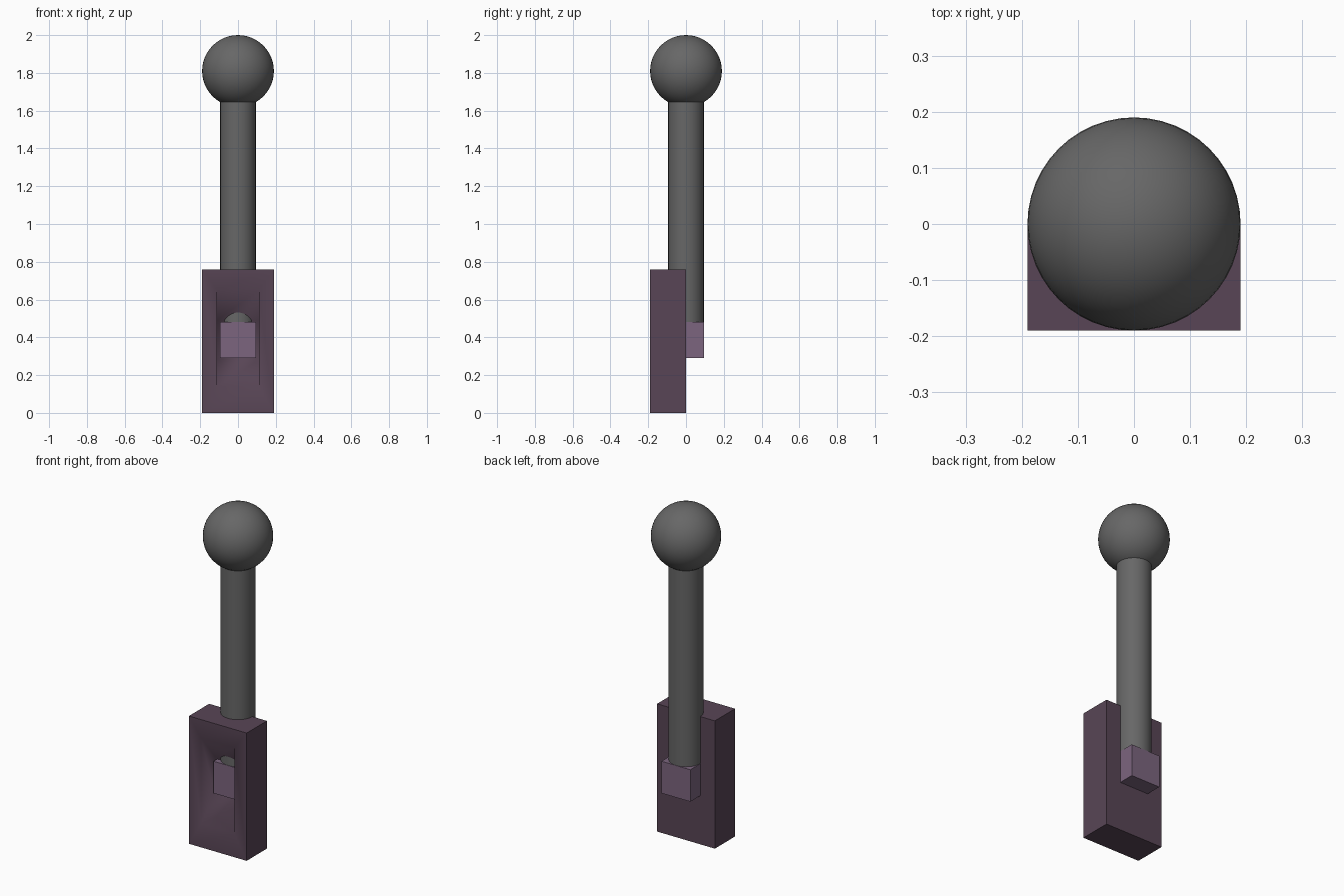
import bpy, bmesh, math

if "Cube" in bpy.data.objects:
    bpy.data.objects.remove(bpy.data.objects["Cube"])


def material(name, color):
    m = bpy.data.materials.new(name)
    m.diffuse_color = (*color, 1)
    m.use_nodes = True
    m.node_tree.nodes["Principled BSDF"].inputs["Base Color"].default_value = m.diffuse_color
    return m


GREY = material("dark grey", (0.135, 0.135, 0.135))
PLUM = material("dark plum", (0.098, 0.060, 0.092))
MAUVE = material("mauve", (0.20, 0.13, 0.21))


def finish(name, mat):
    ob = bpy.context.object
    ob.name = name
    ob.data.materials.append(mat)
    return ob


# Ball knob
bpy.ops.mesh.primitive_uv_sphere_add(segments=48, ring_count=24, radius=0.19, location=(0, 0, 1.81))
finish("knob", GREY)
bpy.ops.object.shade_smooth()

# Lever rod
bpy.ops.mesh.primitive_cylinder_add(vertices=32, radius=0.094, depth=1.22, location=(0, 0, 1.08))
finish("lever_rod", GREY)
bpy.ops.object.shade_smooth_by_angle(angle=math.radians(40))

# Pivot block under the rod
bpy.ops.mesh.primitive_cube_add(size=0.19, location=(0, 0, 0.385))
finish("pivot_block", MAUVE)

# Base plate: a box whose front has a sloped pocket
bm = bmesh.new()


def ring(w, y0, z0, z1):
    return [bm.verts.new((x, y0, z)) for x, z in ((-w, z0), (w, z0), (w, z1), (-w, z1))]


rings = [ring(0.19, 0, 0, 0.76),          # back
         ring(0.19, -0.19, 0, 0.76),      # front outline
         ring(0.11, -0.19, 0.14, 0.65),   # pocket rim
         ring(0.11, -0.06, 0.28, 0.49)]   # pocket bottom
for a, b in zip(rings, rings[1:]):
    for i in range(4):
        j = (i + 1) % 4
        bm.faces.new((a[i], a[j], b[j], b[i]))
bm.faces.new(rings[0])
bm.faces.new(rings[-1])
bmesh.ops.recalc_face_normals(bm, faces=bm.faces)

# Smooth pocket, sharp outer box edges
for f in bm.faces:
    f.smooth = True
outer = set(rings[0] + rings[1])
for e in bm.edges:
    if e.verts[0] in outer and e.verts[1] in outer:
        e.smooth = False
mesh = bpy.data.meshes.new("base_plate")
bm.to_mesh(mesh)
bm.free()
base = bpy.data.objects.new("base_plate", mesh)
bpy.context.collection.objects.link(base)
mesh.materials.append(PLUM)
